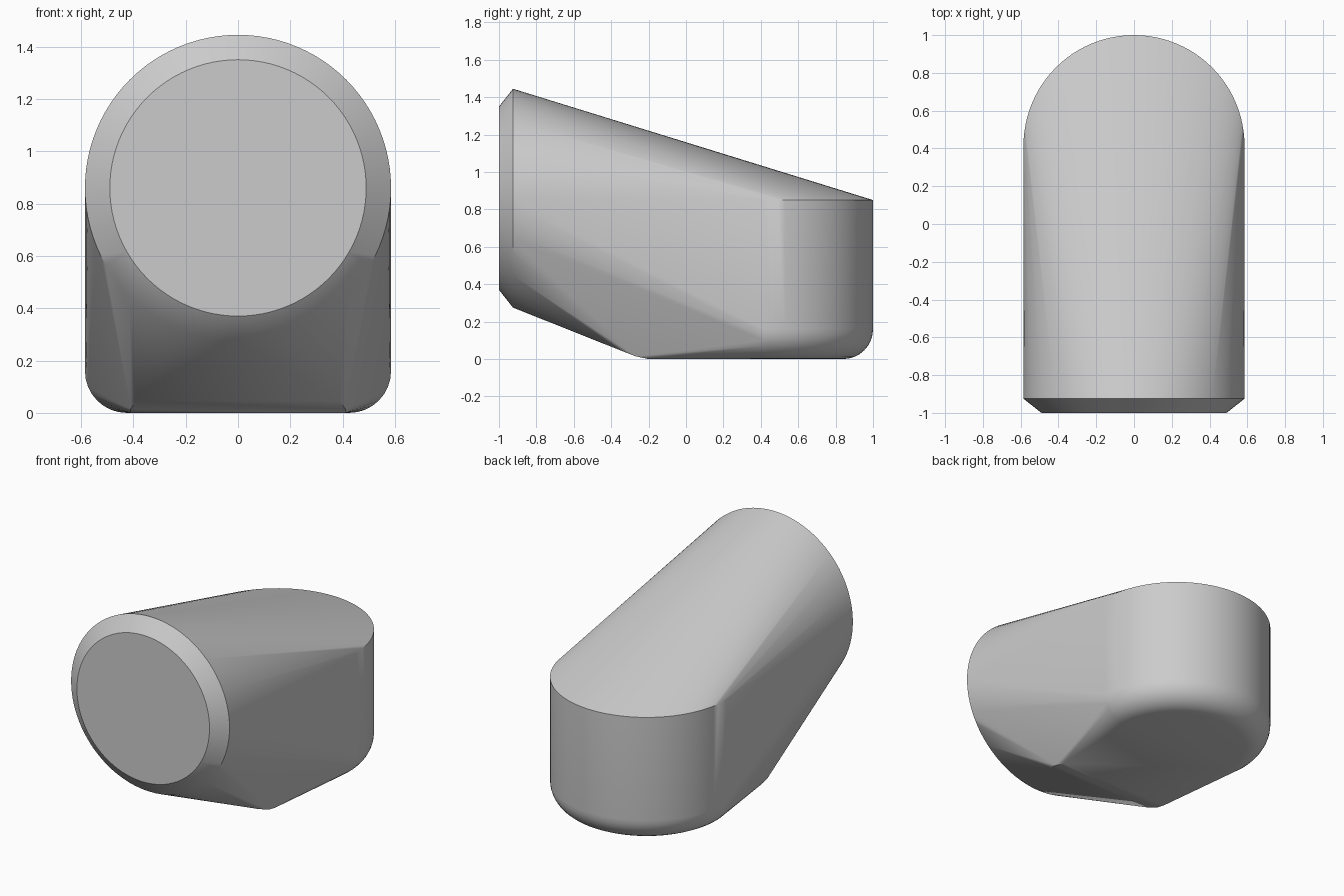
import bpy
import bmesh
from math import cos, sin, pi, radians

default = bpy.data.objects.get("Cube")
if default:
    bpy.data.objects.remove(default, do_unlink=True)

RADIUS = 0.585      # half width of the body
FACE_Z = 0.86       # height of the round face centre
REAR_Y = 0.415      # centre of the rounded back
RIM_Z = 0.85        # top of the upright back wall
FILLET = 0.16       # rounding of the bottom edge


def face_ring(y, r, n=96):
    """Full circle standing upright, facing the front."""
    return [(r * cos(2 * pi * i / n), y, FACE_Z + r * sin(2 * pi * i / n))
            for i in range(n)]


def back_arc(z, r, n=48):
    """Half circle lying flat, bulging to the back."""
    return [(r * cos(pi * i / n), REAR_Y + r * sin(pi * i / n), z)
            for i in range(n + 1)]


# Round front face and its chamfer
points = face_ring(-1.0, 0.49) + face_ring(-0.925, RADIUS)

# Upright back wall with a filleted foot
points += back_arc(RIM_Z, RADIUS)
for k in range(9):
    a = k / 8 * pi / 2
    points += back_arc(FILLET * (1 - cos(a)), RADIUS - FILLET * (1 - sin(a)))

# Softened front edge of the flat base
for y, z, half in ((-0.2, 0, 0.41), (-0.27, 0.015, 0.41), (-0.35, 0.046, 0.39)):
    points += [(-half, y, z), (half, y, z)]

# Stretch one skin around all the sections
bm = bmesh.new()
for p in points:
    bm.verts.new(p)
hull = bmesh.ops.convex_hull(bm, input=bm.verts[:])
spare = {g for g in hull["geom_interior"] + hull["geom_unused"]
         if isinstance(g, bmesh.types.BMVert)}
bmesh.ops.delete(bm, geom=list(spare), context="VERTS")
bmesh.ops.dissolve_limit(bm, angle_limit=radians(0.1),
                         verts=bm.verts[:], edges=bm.edges[:])
bmesh.ops.recalc_face_normals(bm, faces=bm.faces[:])
mesh = bpy.data.meshes.new("body")
bm.to_mesh(mesh)
bm.free()
body = bpy.data.objects.new("body", mesh)
bpy.context.collection.objects.link(body)

# Plain grey finish
grey = bpy.data.materials.new("plain grey")
grey.use_nodes = True
colour = (0.6, 0.6, 0.6, 1)
grey.diffuse_color = colour
grey.node_tree.nodes["Principled BSDF"].inputs["Base Color"].default_value = colour
mesh.materials.append(grey)

bpy.ops.object.select_all(action="DESELECT")
body.select_set(True)
bpy.context.view_layer.objects.active = body
bpy.ops.object.shade_smooth_by_angle(angle=radians(35))
